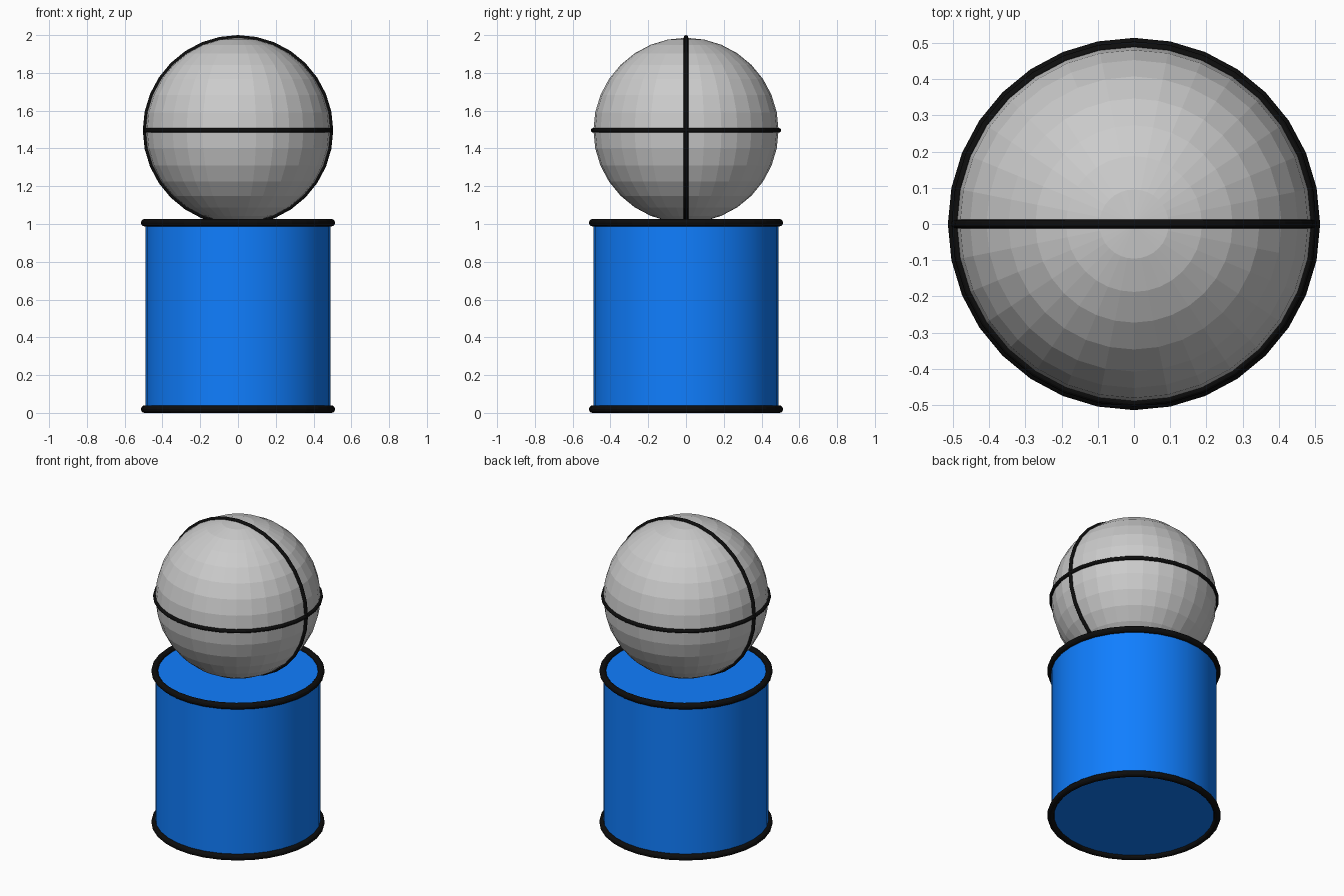
import bpy
from math import pi

if "Cube" in bpy.data.objects:
    bpy.data.objects.remove(bpy.data.objects["Cube"])


def material(name, color):
    mat = bpy.data.materials.new(name)
    mat.diffuse_color = color
    mat.use_nodes = True
    mat.node_tree.nodes["Principled BSDF"].inputs["Base Color"].default_value = mat.diffuse_color
    return mat


BLUE = material("blue", (0.005, 0.21, 1.0, 1))
BLACK = material("black", (0.004, 0.004, 0.004, 1))
BALL_Z = 1.496


def ring(name, z, major, minor, rotation=(0, 0, 0)):
    bpy.ops.mesh.primitive_torus_add(
        major_segments=32, minor_segments=12, major_radius=major,
        minor_radius=minor, location=(0, 0, z), rotation=rotation)
    obj = bpy.context.object
    obj.name = name
    obj.data.materials.append(BLACK)


# Drum body
bpy.ops.mesh.primitive_cylinder_add(vertices=32, radius=0.49, depth=0.985,
                                    location=(0, 0, 0.5125))
body = bpy.context.object
body.name = "cylinder_body"
body.data.materials.append(BLUE)
bpy.ops.object.shade_smooth_by_angle(angle=pi / 6)

# Faceted ball resting on the drum
bpy.ops.mesh.primitive_uv_sphere_add(segments=32, ring_count=16, radius=0.49,
                                     location=(0, 0, BALL_Z))
bpy.context.object.name = "ball"

# Thick rims at both ends of the drum
ring("bottom_rim", 0.02, 0.494, 0.02)
ring("top_rim", 1.007, 0.494, 0.02)

# Thin bands around the ball
ring("ball_equator_band", BALL_Z, 0.492, 0.012)
ring("ball_meridian_band", BALL_Z, 0.492, 0.012, (pi / 2, 0, 0))
